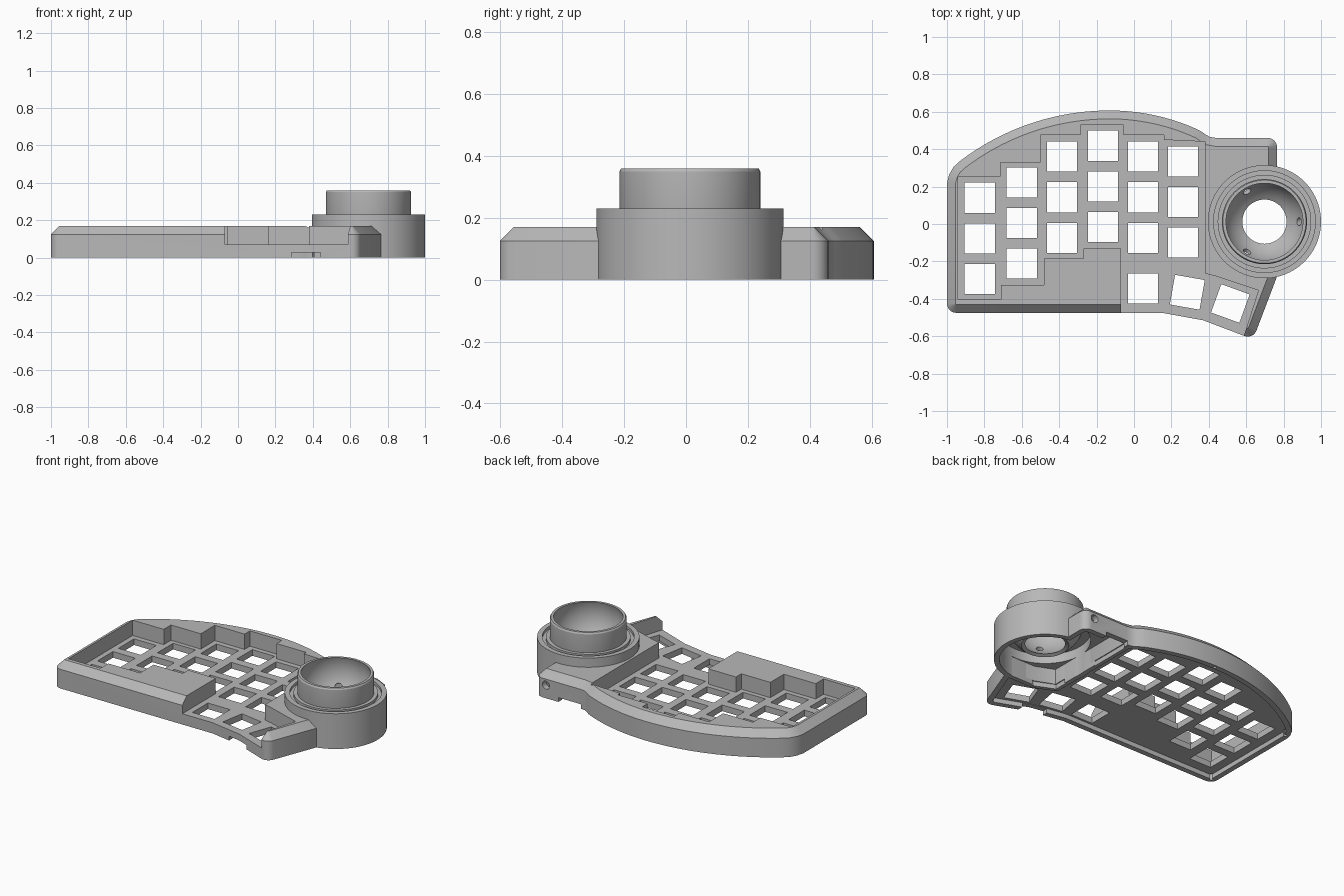
import bpy, bmesh
from math import radians, cos, sin, sqrt
from mathutils import Vector, Matrix

if "Cube" in bpy.data.objects:
    bpy.data.objects.remove(bpy.data.objects["Cube"])

grey = bpy.data.materials.new("plain_grey")
grey.use_nodes = True
GREY = (0.48, 0.48, 0.48, 1)
grey.diffuse_color = GREY
grey.node_tree.nodes["Principled BSDF"].inputs["Base Color"].default_value = GREY

BALL = (0.6975, 0.0125)


def finish(name, bm):
    bmesh.ops.recalc_face_normals(bm, faces=bm.faces)
    mesh = bpy.data.meshes.new(name)
    bm.to_mesh(mesh)
    bm.free()
    mesh.materials.append(grey)
    ob = bpy.data.objects.new(name, mesh)
    bpy.context.collection.objects.link(ob)
    return ob


def loft(bm, rings):
    """Capped solid through rings of (points, height)."""
    rows = [[bm.verts.new((p[0], p[1], z)) for p in pts] for pts, z in rings]
    n = len(rows[0])
    for a, b in zip(rows, rows[1:]):
        for i in range(n):
            j = (i + 1) % n
            bm.faces.new((a[i], a[j], b[j], b[i]))
    bm.faces.new(rows[0][::-1])
    bm.faces.new(rows[-1])


def prism(name, pts, z0, z1):
    bm = bmesh.new()
    loft(bm, [(pts, z0), (pts, z1)])
    return finish(name, bm)


def arc(cx, cy, r, a0, a1, n=8):
    angles = [radians(a0 + (a1 - a0) * i / n) for i in range(n + 1)]
    return [(cx + r * cos(a), cy + r * sin(a)) for a in angles]


def circle(cx, cy, r, n=96):
    return arc(cx, cy, r, 0, 360, n)[:-1]


def rect(x0, x1, y0, y1):
    return [(x0, y0), (x1, y0), (x1, y1), (x0, y1)]


def inset(pts, d):
    """Mitred inward offset of a counter-clockwise outline."""
    out = []
    for i, p in enumerate(pts):
        a, b, c = Vector(pts[i - 1]), Vector(p), Vector(pts[(i + 1) % len(pts)])
        u, v = (b - a).normalized(), (c - b).normalized()
        n1, n2 = Vector((-u.y, u.x)), Vector((-v.y, v.x))
        out.append(b + (n1 + n2) * d / (1 + n1.dot(n2)))
    return out


def lathe(name, profile, n=96):
    """Closed profile of (radius, height) spun around the ball axis."""
    bm = bmesh.new()
    rows = []
    for i in range(n):
        a = radians(360 * i / n)
        rows.append([bm.verts.new((BALL[0] + r * cos(a), BALL[1] + r * sin(a), z))
                     for r, z in profile])
    m = len(profile)
    for i in range(n):
        a, b = rows[i], rows[(i + 1) % n]
        for j in range(m):
            k = (j + 1) % m
            bm.faces.new((a[j], b[j], b[k], a[k]))
    return finish(name, bm)


def rod(name, centre, direction, r, length):
    bm = bmesh.new()
    turn = Vector(direction).to_track_quat('Z', 'Y').to_matrix().to_4x4()
    bmesh.ops.create_cone(bm, cap_ends=True, segments=24, radius1=r, radius2=r,
                          depth=length, matrix=Matrix.Translation(centre) @ turn)
    return finish(name, bm)


def cut(target, cutters):
    bpy.context.view_layer.objects.active = target
    for c in cutters:
        mod = target.modifiers.new("cut", 'BOOLEAN')
        mod.operation, mod.solver, mod.object = 'DIFFERENCE', 'EXACT', c
        bpy.ops.object.modifier_apply(modifier=mod.name)


# Case outline, counter-clockwise
def back_edge(x):
    r = 1.14 if x > -0.13 else 1.32
    return 0.607 - r + sqrt(r * r - (x + 0.13) ** 2)


outline = arc(-0.95, -0.425, 0.05, 180, 270)
outline += [(0.15, -0.475), (0.37, -0.515)]
outline += arc(0.608, -0.552, 0.05, 250, 340)
outline += [(0.765, -0.28)]
outline += arc(0.715, 0.41, 0.05, 0, 90)
outline += [(0.44, 0.46), (0.405, 0.466), (0.38, 0.48), (0.357, 0.497)]
outline += [(x, back_edge(x)) for x in [0.33 - 1.26 * i / 32 for i in range(33)]]
outline += [(-0.965, 0.305), (-0.988, 0.265), (-1, 0.22)]

bm = bmesh.new()
loft(bm, [(outline, 0), (outline, 0.125), (inset(outline, 0.045), 0.17)])
case = finish("case_body", bm)

# Stepped key well, open at the front of the thumb area
well = [(-0.94, -0.405), (-0.71, -0.405), (-0.71, -0.325), (-0.48, -0.325),
        (-0.48, -0.185), (-0.27, -0.185), (-0.27, -0.13), (-0.07, -0.13),
        (-0.07, -0.7), (0.555, -0.7), (0.665, -0.355), (0.44, -0.28),
        (0.38, -0.265), (0.38, 0.44), (0.16, 0.45), (0.16, 0.475),
        (-0.055, 0.475), (-0.055, 0.53), (-0.285, 0.53), (-0.285, 0.475),
        (-0.5, 0.475), (-0.5, 0.33), (-0.715, 0.33), (-0.715, 0.255),
        (-0.94, 0.255)]
room = [(0.43, -0.21), (0.55, -0.26), (0.73, -0.26), (0.73, 0.42), (0.43, 0.42)]
ball_room = prism("ball_room_cutter", room, -0.1, 0.13)
cutters = [
    prism("well_cutter", well, 0.07, 0.4),
    prism("underside_cutter", inset(outline, 0.035), -0.1, 0.03),
    ball_room,
    prism("ring_cutter", circle(*BALL, 0.285), -0.2, 0.5),
    prism("front_notch_cutter", rect(0.285, 0.44, -0.65, -0.42), -0.15, 0.028),
    prism("back_notch_cutter", rect(0.435, 0.6, 0.4, 0.5), -0.15, 0.028),
    rod("cable_hole_cutter", (0.69, 0.44, 0.085), (0, 1, 0), 0.026, 0.12),
]
for x, y in [(-0.965, -0.44), (-0.965, 0.24), (-0.13, 0.588)]:
    cutters.append(rod("screw_cutter", (x, y, 0), (0, 0, 1), 0.011, 0.1))

# Switch holes: column x, top row y, number of rows
columns = [(-0.825, 0.14, 3), (-0.6, 0.222, 3), (-0.385, 0.36, 3),
           (-0.165, 0.418, 3), (0.048, 0.36, 3), (0.262, 0.335, 3)]
keys = [(x, y - 0.217 * i, 0) for x, y, rows in columns for i in range(rows)]
keys += [(0.048, -0.345, 0), (0.285, -0.365, -10), (0.515, -0.425, -20)]
bm = bmesh.new()
for x, y, turn in keys:
    loft(bm, [(circle(0, 0, 0.1, 4), z) for z in (-0.1, 0.12)])
    new = bm.verts[:][-8:]
    bmesh.ops.transform(bm, verts=new, matrix=Matrix.Translation((x, y, 0))
                        @ Matrix.Rotation(radians(45 + turn), 4, 'Z')
                        @ Matrix.Scale(1.14, 4))
cutters.append(finish("switch_hole_cutter", bm))
cut(case, cutters)

# Rib under the plate around the ball room
path = [(0.412, 0.43), (0.412, -0.22), (0.545, -0.278), (0.73, -0.278)]
ribs = []
for a, b in zip(path, path[1:]):
    a, b = Vector(a), Vector(b)
    u = (b - a).normalized()
    side = Vector((-u.y, u.x)) * 0.012
    ribs.append(prism("ball_room_rib", [a + side, a - side, b - side, b + side], 0, 0.05))

# Ball housing: outer wall, grooved shelf and upright collar
housing = lathe("ball_housing", [
    (0.27, 0), (0.3025, 0), (0.3025, 0.23), (0.272, 0.23), (0.272, 0.212),
    (0.25, 0.212), (0.25, 0.23), (0.215, 0.23), (0.215, 0.19), (0.27, 0.19)])
cut(housing, [ball_room])

# Ball socket: hollow bowl with an open bottom
def sphere_r(radius, z):
    return sqrt(radius ** 2 - (z - 0.29) ** 2)


low = 0.108
inner = [0.36 - (0.36 - low) * i / 20 for i in range(21)]
outer = [low - 0.01 + (0.215 - low) * i / 12 for i in range(13)]
socket = lathe("ball_socket",
               [(sphere_r(0.217, z), z) for z in inner]
               + [(sphere_r(0.238, z), z) for z in outer]
               + [(0.2275, 0.23), (0.2275, 0.35), (0.222, 0.36)])
bearings = []
for a in (0, 120, 240):
    d = Vector((cos(radians(a)), sin(radians(a)), -0.6))
    centre = Vector((*BALL, 0.29)) + d.normalized() * 0.215
    bearings.append(rod("bearing_cutter", centre, d, 0.022, 0.12))
cut(socket, bearings)

for c in cutters + bearings:
    bpy.data.objects.remove(c)

# Smooth curved walls, crisp edges
bpy.ops.object.select_all(action='DESELECT')
for ob in [case, housing, socket] + ribs:
    ob.select_set(True)
bpy.context.view_layer.objects.active = case
bpy.ops.object.shade_smooth_by_angle(angle=radians(25))
